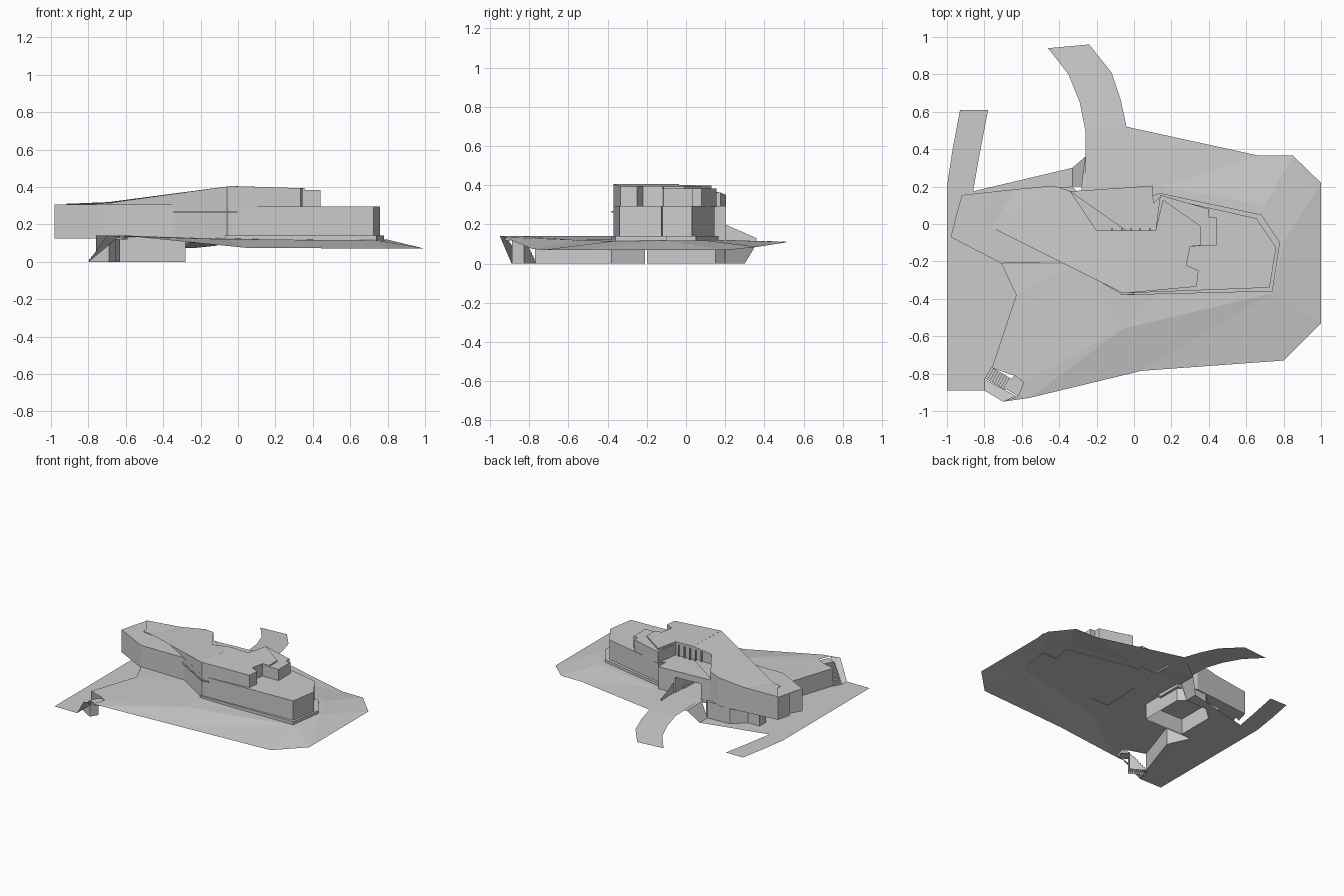
import bpy, bmesh, math
from mathutils import Vector
from mathutils.geometry import delaunay_2d_cdt

if "Cube" in bpy.data.objects:
    bpy.data.objects.remove(bpy.data.objects["Cube"])


def finish(name, bm):
    me = bpy.data.meshes.new(name)
    bm.to_mesh(me)
    bm.free()
    ob = bpy.data.objects.new(name, me)
    bpy.context.collection.objects.link(ob)
    return ob


def prism(name, pts, z0, top, floor=True):
    """Extruded plan; top is a height or a function of x."""
    f = top if callable(top) else (lambda x: top)
    bm = bmesh.new()
    lo = [bm.verts.new((x, y, z0)) for x, y in pts]
    hi = [bm.verts.new((x, y, f(x))) for x, y in pts]
    n = len(pts)
    for i in range(n):
        j = (i + 1) % n
        bm.faces.new((lo[i], lo[j], hi[j], hi[i]))
    caps = [bm.faces.new(hi)]
    if floor:
        caps.append(bm.faces.new(lo[::-1]))
    bmesh.ops.triangulate(bm, faces=caps)
    bmesh.ops.recalc_face_normals(bm, faces=bm.faces)
    return finish(name, bm)


def box(name, x0, x1, y0, y1, z0, z1):
    return prism(name, [(x0, y0), (x1, y0), (x1, y1), (x0, y1)], z0, z1)


def sheet(name, outline, inner=()):
    """Open surface from a clockwise 3D outline plus inner height points."""
    rim = list(outline)[::-1]
    allp = rim + list(inner)
    v, e, faces, ov, _, _ = delaunay_2d_cdt(
        [Vector(p[:2]) for p in allp], [], [list(range(len(rim)))], 1, 1e-5)
    bm = bmesh.new()
    bv = [bm.verts.new((p.x, p.y, allp[o[0]][2])) for p, o in zip(v, ov)]
    for f in faces:
        bm.faces.new([bv[i] for i in f])
    bmesh.ops.delete(bm, geom=[w for w in bm.verts if not w.link_faces], context='VERTS')
    for f in bm.faces:
        f.normal_update()
        if f.normal.z < 0:
            f.normal_flip()
    return finish(name, bm)


def ribbon(name, a, b):
    """Quads between two matching rails."""
    bm = bmesh.new()
    va = [bm.verts.new(p) for p in a]
    vb = [bm.verts.new(p) for p in b]
    for i in range(len(a) - 1):
        bm.faces.new((va[i], vb[i], vb[i + 1], va[i + 1]))
    return finish(name, bm)


# Raised terrain around the house
sheet("terrain", [
    (-.26, .36, .10), (-.04, .52, .11), (.67, .365, .085), (.85, .365, .085),
    (1, .22, .07), (1, -.53, .07), (.8, -.73, .07), (.04, -.785, .075),
    (-.56, -.93, .135), (-.70, -.95, .14), (-.62, -.92, .14), (-.59, -.845, .14),
    (-.64, -.81, .14), (-.76, -.77, .14), (-.63, -.38, .14), (-.71, -.21, .135),
    (-.28, -.21, .13), (-.28, .2, .12)],
    [(-.06, -.56, .12), (-.07, -.4, .125), (.74, -.37, .115), (.8, -.1, .118),
     (.7, .1, .118), (.14, .2, .12), (-.04, .22, .12), (-.03, -.1, .12), (.4, -.1, .12)])

# Lower court at ground level, open under the lower storey
sheet("lower_court", [
    (-1, -.89, 0), (-1, .2, 0), (-.86, .175, 0), (-.33, .3, 0), (-.33, .2, 0),
    (-.52, .19, 0), (-.62, .1, 0), (-.62, -.2, 0), (-.71, -.21, 0),
    (-.63, -.38, 0), (-.76, -.77, 0), (-.8, -.83, 0), (-.8, -.89, 0)])

# Retaining walls and banks
wall = [(-.76, -.77), (-.63, -.38), (-.71, -.21), (-.28, -.21)]
ribbon("retaining_wall", [(x, y, .14) for x, y in wall], [(x, y, 0) for x, y in wall])
ribbon("north_bank", [(-.33, .2, 0), (-.33, .3, 0)], [(-.28, .2, .12), (-.26, .36, .1)])
ribbon("stair_bank", [(-.8, -.83, 0), (-.8, -.89, 0)], [(-.63, -.92, .14), (-.70, -.95, .14)])

# Roads
left = [(-.46, .94), (-.35, .8), (-.29, .65), (-.26, .5), (-.26, .18)]
right = [(-.24, .96), (-.12, .81), (-.07, .66), (-.04, .52), (-.03, .18)]
height = lambda y: min(.122, .112 - .085 * (y - .5))
ribbon("entrance_road", [(x, y, height(y)) for x, y in left],
       [(x, y, height(y)) for x, y in right])
ribbon("side_road", [(-.93, .61, 0), (-.97, .4, 0), (-1, .2, 0)],
       [(-.78, .61, 0), (-.83, .35, 0), (-.86, .175, 0)])

# Garden stairs
u, w = Vector((.86, -.5)), Vector((.5, .86))
start = Vector((-.78, -.795))
for i in range(9):
    a, b = start + u * (.014 * i), start + u * (.014 * (i + 1))
    prism("stair_step", [a - w * .035, b - w * .035, b + w * .035, a + w * .035],
          0, .014 * (i + 1), floor=False)
prism("stair_landing", [(-.655, -.83), (-.69, -.88), (-.62, -.92), (-.59, -.845), (-.64, -.81)],
      .118, .13)

# Lower storey
prism("lower_storey", [(-.62, -.2), (-.28, -.2), (-.28, .15), (-.33, .2), (-.52, .19), (-.62, .1)],
      0, .13, floor=False)
box("lower_pier", -.72, -.62, .02, .1, 0, .13)

# Cantilevered left wing with low terrace roof
prism("left_wing", [
    (-.98, -.07), (-.71, -.21), (-.34, -.205), (-.06, -.37), (-.04, -.36), (-.04, -.035),
    (-.34, -.035), (-.34, .175), (-.43, .205), (-.64, .185), (-.92, .155), (-.95, .05),
    (-.90, .07)], .125, .305)

# Sloping roof volume rising toward the middle
prism("sloping_roof", [
    (-.76, -.02), (-.68, 0), (-.06, -.37), (-.04, -.365), (-.04, -.035), (-.2, -.035),
    (-.34, .03), (-.34, .175), (-.43, .205), (-.64, .185), (-.92, .155), (-.83, .02),
    (-.83, -.01)], .30, lambda x: .31 + max(0, .095 * (x + .72) / .68))

# Right wing on its slab
prism("right_slab", [(-.07, -.38), (.74, -.36), (.78, -.10), (.66, -.10), (.68, .05),
                     (.14, .165), (-.05, .1)], .115, .14)
prism("right_wing", [(-.05, -.37), (.725, -.34), (.76, -.125), (.64, -.12), (.655, .03),
                     (.14, .145), (.1, -.03), (-.05, -.03)], .14, .295)

# Upper storey
prism("upper_storey", [(-.05, -.37), (.335, -.335), (.345, -.25), (.28, -.22), (.30, -.12),
                       (.355, -.115), (.355, -.01), (.155, .13), (.115, -.035), (-.04, -.035)],
      .29, lambda x: .405 - .03 * max(0, x + .04))
prism("upper_east_room", [(.115, -.04), (.3, -.12), (.44, -.115), (.44, .035), (.40, .035),
                          (.40, .08), (.14, .155)], .29, .384)
prism("eave_ledge", [(-.35, -.21), (-.06, -.38), (0, -.376), (0, -.3), (-.3, -.19)], .26, .268)

# Porch over the entrance road
prism("porch_right_pier", [(-.04, -.03), (.11, -.03), (.10, .205), (-.04, .195)], .115, .295)
prism("porch_left_pier", [(-.34, -.03), (-.26, -.03), (-.26, .18), (-.34, .175)], .1, .295)
prism("porch_lintel", [(-.26, -.03), (-.04, -.03), (-.04, .195), (-.26, .18)], .245, .295)

# Low fin wall beside the road
ribbon("road_fin", [(-.03, .2, .20), (-.03, .36, .13)], [(-.03, .2, .11), (-.03, .36, .10)])

# Window mullions facing the sunken roof court
for i in range(5):
    x = -.12 + i * .05
    box("court_mullion", x, x + .008, -.035, -.022, .295, .385)
